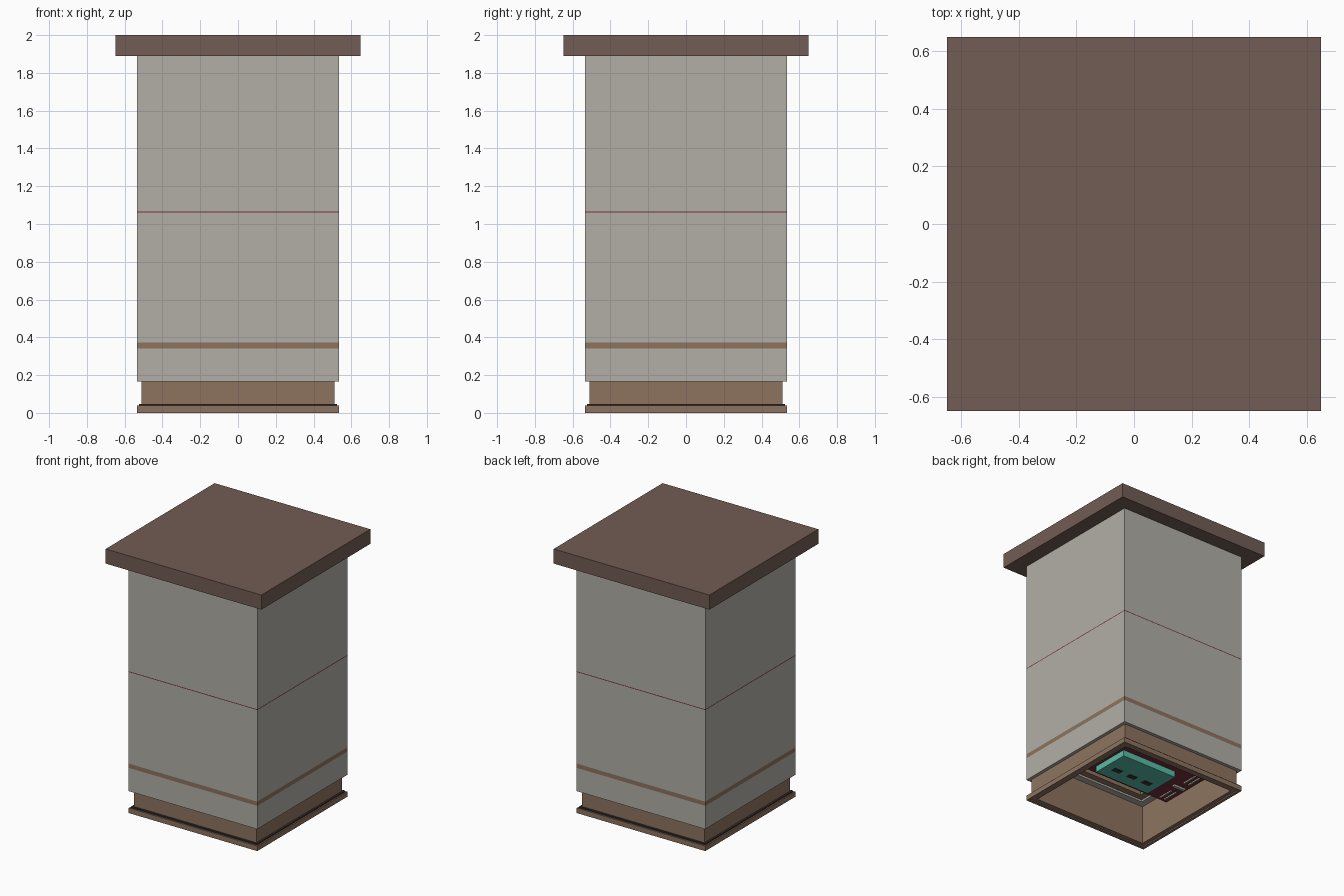
import bpy, bmesh

if "Cube" in bpy.data.objects:
    bpy.data.objects.remove(bpy.data.objects["Cube"])


def material(name, rgb):
    m = bpy.data.materials.new(name)
    m.diffuse_color = (*rgb, 1)
    m.use_nodes = True
    m.node_tree.nodes["Principled BSDF"].inputs["Base Color"].default_value = m.diffuse_color
    return m


GREY = material("painted grey", (0.445, 0.43, 0.385))
BROWN = material("wood brown", (0.27, 0.175, 0.117))
ROOF = material("roof brown", (0.168, 0.108, 0.09))
RED = material("dark red", (0.17, 0.03, 0.045))
TEAL = material("teal", (0.10, 0.50, 0.39))
DARK = material("dark seam", (0.04, 0.03, 0.025))
SILVER = material("silver", (0.45, 0.42, 0.38))


def finish(name, bm, mat):
    bmesh.ops.recalc_face_normals(bm, faces=bm.faces)
    me = bpy.data.meshes.new(name)
    bm.to_mesh(me)
    bm.free()
    me.materials.append(mat)
    ob = bpy.data.objects.new(name, me)
    bpy.context.collection.objects.link(ob)
    return ob


def box(name, x0, x1, y0, y1, z0, z1, mat):
    bm = bmesh.new()
    bmesh.ops.create_cube(bm, size=1)
    for v in bm.verts:
        v.co = (x1 if v.co.x > 0 else x0,
                y1 if v.co.y > 0 else y0,
                z1 if v.co.z > 0 else z0)
    return finish(name, bm, mat)


def ring(name, outer, inner, z0, z1, mat):
    """Square tube centred on the z axis, given half widths."""
    bm = bmesh.new()
    signs = ((-1, -1), (1, -1), (1, 1), (-1, 1))
    loops = [[bm.verts.new((sx * r, sy * r, z)) for sx, sy in signs]
             for r, z in ((outer, z0), (outer, z1), (inner, z1), (inner, z0))]
    for a in range(4):
        p, q = loops[a], loops[(a + 1) % 4]
        for i in range(4):
            j = (i + 1) % 4
            bm.faces.new((p[i], p[j], q[j], q[i]))
    return finish(name, bm, mat)


# Base: foot trim, dark seam and hollow plinth
ring("foot_trim", 0.535, 0.515, 0.0, 0.038, BROWN)
ring("base_seam", 0.525, 0.485, 0.03, 0.047, DARK)
ring("plinth", 0.51, 0.48, 0.005, 0.30, BROWN)

# Stacked boxes with the wooden band and the thin red divider
ring("lower_skirt", 0.535, 0.51, 0.165, 0.34, GREY)
ring("floor_band", 0.535, 0.43, 0.34, 0.372, BROWN)
ring("lower_box", 0.535, 0.48, 0.372, 1.061, GREY)
box("divider_sheet", -0.535, 0.535, -0.535, 0.535, 1.061, 1.067, RED)
ring("upper_box", 0.535, 0.48, 1.067, 1.89, GREY)
box("roof", -0.648, 0.648, -0.648, 0.648, 1.89, 2.0, ROOF)

# Underside: ledge, inner floor
ring("inner_ledge", 0.51, 0.43, 0.30, 0.315, SILVER)
ring("inner_frame", 0.43, 0.38, 0.315, 0.345, BROWN)
box("inner_floor", -0.43, 0.43, -0.43, 0.43, 0.345, 0.37, ROOF)

# Carrier board with teal unit hanging below
box("carrier_board", -0.48, 0.48, -0.22, 0.22, 0.222, 0.242, RED)
box("teal_unit", -0.25, 0.22, -0.15, 0.15, 0.175, 0.222, TEAL)
for i, x in enumerate((-0.15, -0.015, 0.12)):
    box(f"unit_slot_{i}", x - 0.035, x + 0.035, -0.06, -0.02, 0.172, 0.176, DARK)

# Clips at both ends of the board: long bar, end posts and centre hook
for s, side in ((-1, "left"), (1, "right")):
    for y, end in ((-0.13, "front"), (0.13, "back")):
        for dx in (0.40, 0.44):
            xa, xb = sorted((s * (dx - 0.006), s * (dx + 0.006)))
            box(f"{side}_{end}_clip_bar", xa, xb, y - 0.06, y + 0.06,
                0.212, 0.222, SILVER)
    xa, xb = sorted((s * 0.36, s * 0.46))
    box(f"{side}_hook", xa, xb, -0.012, 0.012, 0.207, 0.222, SILVER)

# Support rails carrying the board
for s, side in ((-1, "front"), (1, "back")):
    ya, yb = sorted((s * 0.17, s * 0.20))
    box(f"{side}_board_rail", -0.48, 0.48, ya, yb, 0.242, 0.30, ROOF)
